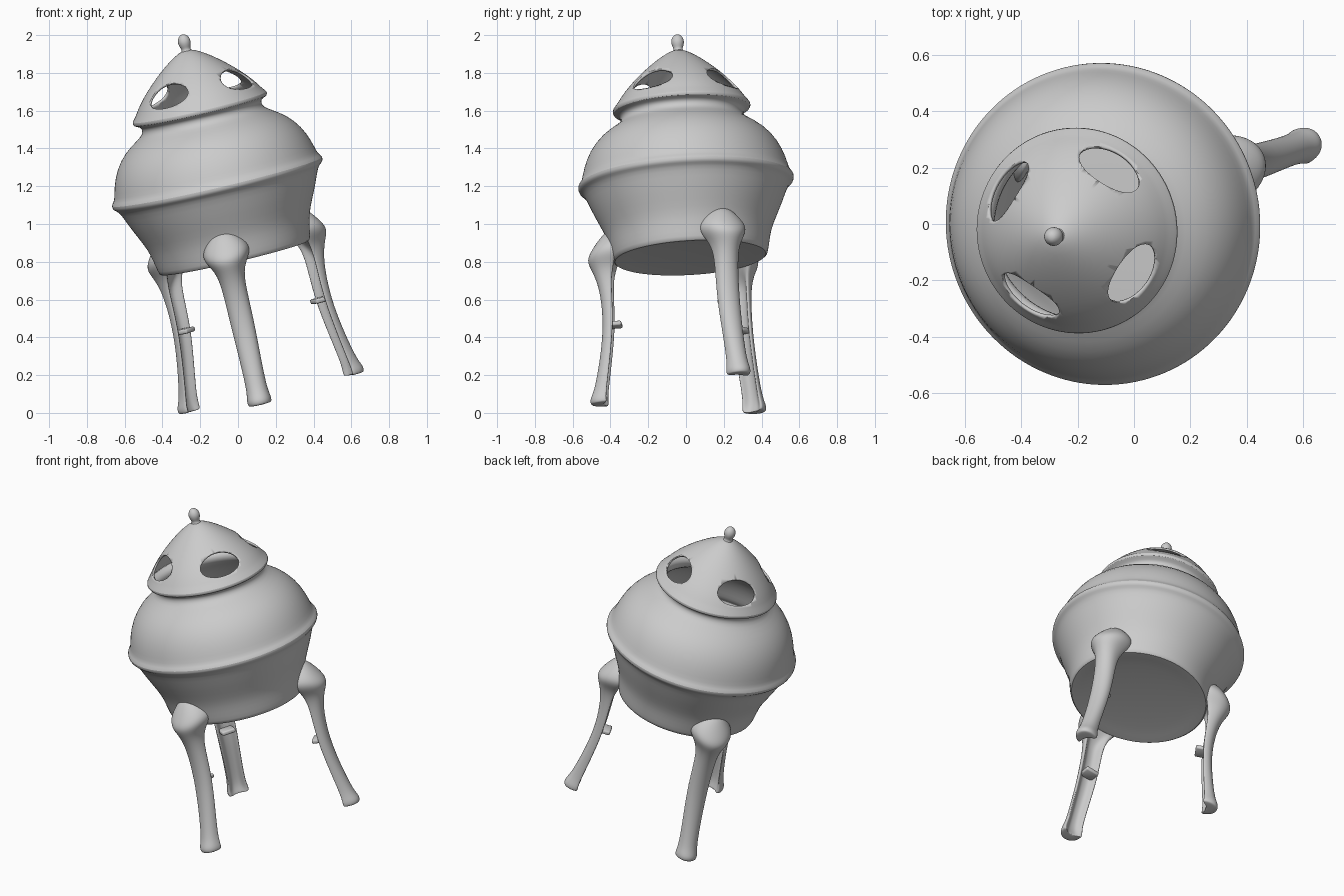
import bpy, bmesh, math
from mathutils import Vector, Matrix

if "Cube" in bpy.data.objects:
    bpy.data.objects.remove(bpy.data.objects["Cube"])

# Tilted frame: origin at the centre of the waist ridge, z along the pot axis
AXIS = Vector((-0.228, -0.058, 0.971)).normalized()
FRAME = Matrix.Translation((-0.11, 0, 1.22)) @ \
    Vector((0, 0, 1)).rotation_difference(AXIS).to_matrix().to_4x4()


def finish(name, bm, matrix, subdiv=0):
    bmesh.ops.recalc_face_normals(bm, faces=bm.faces)
    for f in bm.faces:
        f.smooth = True
    me = bpy.data.meshes.new(name)
    bm.to_mesh(me)
    bm.free()
    ob = bpy.data.objects.new(name, me)
    bpy.context.collection.objects.link(ob)
    ob.matrix_world = matrix
    if subdiv:
        m = ob.modifiers.new("smooth", 'SUBSURF')
        m.levels = m.render_levels = subdiv
    return ob


def lathe(name, profile, segments, subdiv):
    bm = bmesh.new()
    vs = [bm.verts.new((r, 0, s)) for r, s in profile]
    es = [bm.edges.new(p) for p in zip(vs, vs[1:])]
    bmesh.ops.spin(bm, geom=vs + es, cent=(0, 0, 0), axis=(0, 0, 1),
                   angle=math.tau, steps=segments)
    bmesh.ops.remove_doubles(bm, verts=bm.verts, dist=1e-4)
    return finish(name, bm, FRAME, subdiv)


# Pot and lid as one thin hollow shell (radius, height along axis)
pot = lathe("pot_and_lid", [
    (0, -.395), (.2, -.398), (.37, -.405), (.405, -.415), (.413, -.395),
    (.425, -.33), (.438, -.27), (.47, -.2), (.508, -.12), (.535, -.05),
    (.552, -.028), (.57, -.018), (.575, .006), (.56, .022), (.55, .04),
    (.537, .1), (.503, .185), (.44, .262), (.365, .31), (.328, .335),
    (.322, .365), (.335, .382), (.365, .39), (.368, .41), (.345, .432),
    (.322, .47), (.282, .52), (.225, .578), (.16, .635), (.1, .68),
    (.04, .715), (0, .722)], 64, 1)
m = pot.modifiers.new("wall", 'SOLIDIFY')
m.thickness, m.offset = 0.012, -1

# Four oval lid openings
bm = bmesh.new()
for k in range(4):
    a = math.radians(57 + 90 * k)
    place = (Matrix.Rotation(a, 4, 'Z') @ Matrix.Translation((.275, 0, .52))
             @ Matrix.Rotation(math.radians(46), 4, 'Y')
             @ Matrix.Diagonal((.078, .12, 1, 1)))
    bmesh.ops.create_cone(bm, cap_ends=True, segments=32, radius1=1,
                          radius2=1, depth=.16, matrix=place)
cutter = finish("lid_opening_cutter", bm, FRAME)
cutter.hide_render = True
cutter.display_type = 'WIRE'
m = pot.modifiers.new("openings", 'BOOLEAN')
m.operation, m.solver, m.object = 'DIFFERENCE', 'EXACT', cutter

# Finial on the lid
lathe("finial", [(0, .69), (.045, .695), (.02, .722), (.03, .742), (.036, .765),
                 (.03, .788), (.016, .803), (0, .807)], 16, 2)

# Leg stations: height, outer radius, inner radius, half width, groove depth
STATIONS = [
    (-.235, .44, .38, .045, 0), (-.275, .48, .38, .09, 0),
    (-.335, .525, .38, .136, 0), (-.385, .555, .39, .122, 0),
    (-.435, .532, .405, .085, .15), (-.5, .505, .42, .069, .5),
    (-.6, .487, .422, .066, .55), (-.75, .485, .426, .065, .55),
    (-.9, .508, .448, .06, .55), (-1.02, .535, .468, .057, .5),
    (-1.1, .557, .482, .059, .4), (-1.14, .58, .485, .068, .25),
    (-1.165, .576, .485, .066, .2), (-1.17, .565, .492, .055, .2)]


def section(bm, s, ro, ri, hw, groove):
    pts = []
    for i in range(9):
        t = math.radians(-90 + 180 * i / 8)
        pts.append((ri + (ro - ri) * math.cos(t) ** .8 if 0 < i < 8 else ri,
                    hw * math.sin(t)))
    for w, g in ((.75, 0), (.45, 1), (0, 1.1), (-.45, 1), (-.75, 0)):
        pts.append((ri + g * groove * (ro - ri), w * hw))
    return [bm.verts.new((r, t, s)) for r, t in pts]


# Three grooved legs, each with a small inner tab
for name, deg in (("front", -95), ("right", 25), ("back", 145)):
    place = FRAME @ Matrix.Rotation(math.radians(deg), 4, 'Z')
    bm = bmesh.new()
    rings = [section(bm, *st) for st in STATIONS]
    n = len(rings[0])
    for a, b in zip(rings, rings[1:]):
        for i in range(n):
            j = (i + 1) % n
            bm.faces.new((a[i], a[j], b[j], b[i]))
    bm.faces.new(rings[0])
    bm.faces.new(rings[-1])
    finish(name + "_leg", bm, place, 2)

    bm = bmesh.new()
    bmesh.ops.create_cube(bm, size=1, matrix=Matrix.Translation((.424, 0, -.742))
                          @ Matrix.Diagonal((.078, .085, .026, 1)))
    bmesh.ops.bevel(bm, geom=bm.edges[:], offset=.008, segments=2,
                    affect='EDGES', profile=.5)
    finish(name + "_leg_tab", bm, place)

# Keep the opening edges crisp
bpy.ops.object.select_all(action='DESELECT')
pot.select_set(True)
bpy.context.view_layer.objects.active = pot
bpy.ops.object.shade_smooth_by_angle(angle=math.radians(50))
